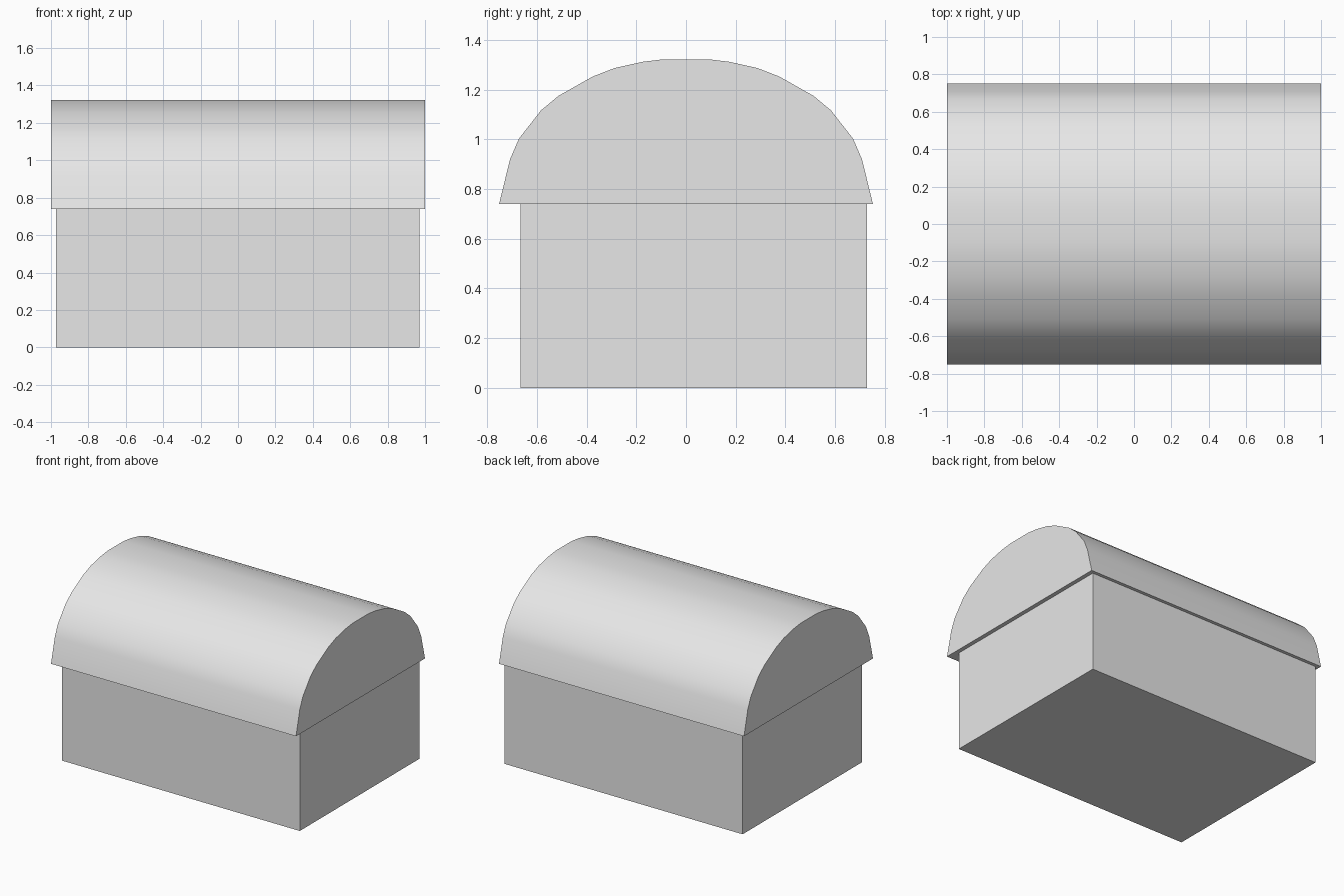
import bpy, bmesh, math

cube = bpy.data.objects.get("Cube")
if cube:
    bpy.data.objects.remove(cube, do_unlink=True)

# Single plain grey
grey = bpy.data.materials.new("light_grey")
grey.use_nodes = True
grey.diffuse_color = (0.8, 0.8, 0.8, 1)
grey.node_tree.nodes["Principled BSDF"].inputs["Base Color"].default_value = (0.8, 0.8, 0.8, 1)


def extrude_profile(name, profile, x0, x1):
    """Closed solid from a (y, z) outline swept along x."""
    bm = bmesh.new()
    face = bm.faces.new([bm.verts.new((x0, y, z)) for y, z in profile])
    swept = bmesh.ops.extrude_face_region(bm, geom=[face])["geom"]
    verts = [g for g in swept if isinstance(g, bmesh.types.BMVert)]
    bmesh.ops.translate(bm, verts=verts, vec=(x1 - x0, 0, 0))
    bmesh.ops.recalc_face_normals(bm, faces=bm.faces)
    mesh = bpy.data.meshes.new(name)
    bm.to_mesh(mesh)
    bm.free()
    mesh.materials.append(grey)
    obj = bpy.data.objects.new(name, mesh)
    bpy.context.collection.objects.link(obj)
    return obj


RIM = 0.74  # height where the lid meets the box

# Box, set slightly back under the lid
extrude_profile("chest_box", [(-0.665, 0), (0.728, 0), (0.728, RIM), (-0.665, RIM)], -0.972, 0.97)

# Arched lid: half outline mirrored about the ridge
half = [(0.752, RIM), (0.708, 0.92), (0.672, 1.003), (0.583, 1.117), (0.513, 1.175),
        (0.375, 1.253), (0.287, 1.287), (0.175, 1.312), (0.092, 1.322)]
outline = half + [(-y, z) for y, z in reversed(half)]
lid = extrude_profile("arched_lid", outline, -1, 1)

# Smooth vault, crisp ends and rim
bpy.ops.object.select_all(action='DESELECT')
lid.select_set(True)
bpy.context.view_layer.objects.active = lid
bpy.ops.object.shade_smooth_by_angle(angle=math.radians(30))
